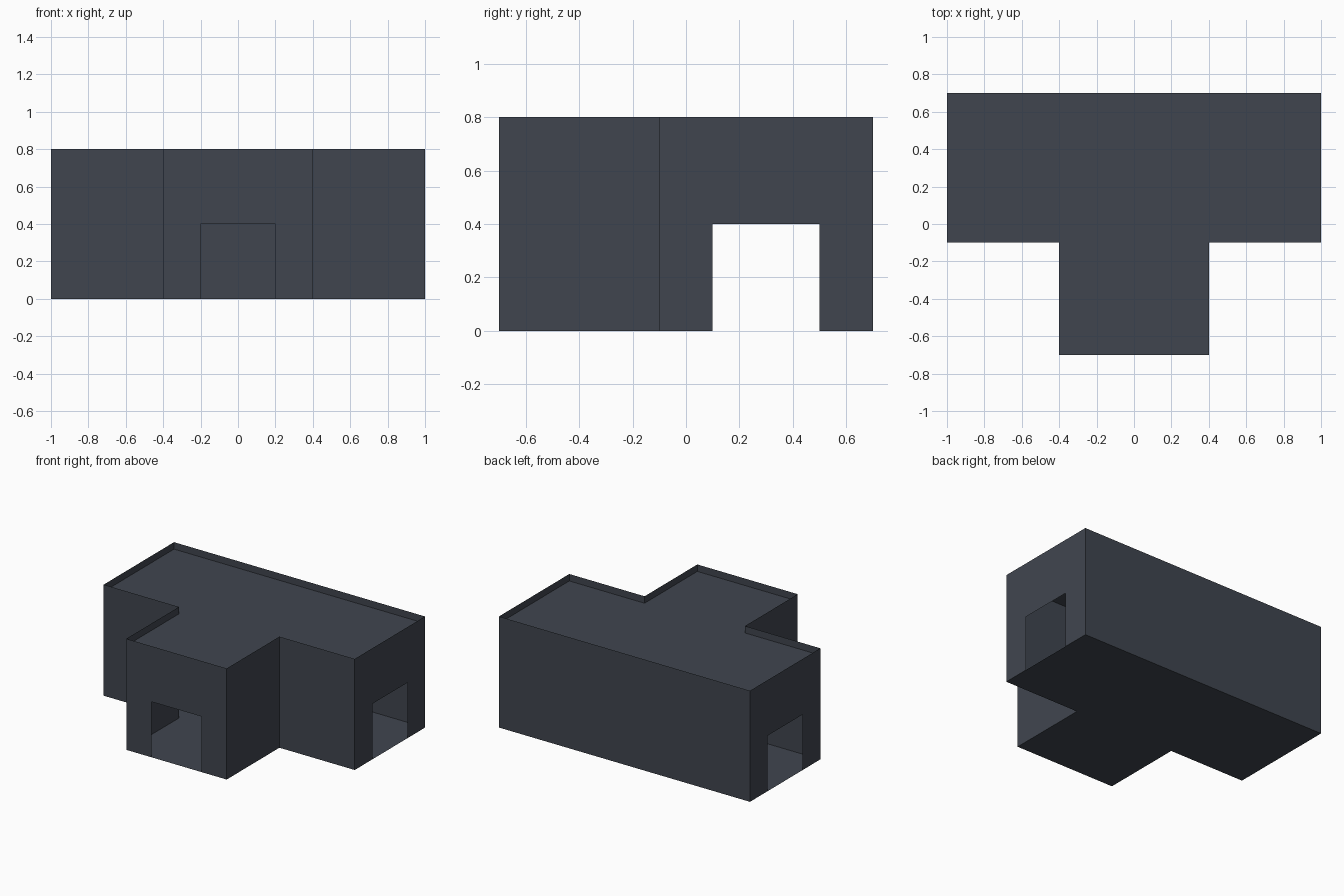
import bpy
from mathutils import Vector

if "Cube" in bpy.data.objects:
    bpy.data.objects.remove(bpy.data.objects["Cube"])

HEIGHT, ROOF_Z = 0.8, 0.75
DOOR_W, DOOR_H = 0.4, 0.4

slate = bpy.data.materials.new("dark slate")
slate.diffuse_color = (0.051, 0.060, 0.078, 1)
slate.use_nodes = True
slate.node_tree.nodes["Principled BSDF"].inputs["Base Color"].default_value = slate.diffuse_color

# T-shaped plan, counter-clockwise from the front left corner
plan = [(-0.4, -0.7), (0.4, -0.7), (0.4, -0.1), (1, -0.1),
        (1, 0.7), (-1, 0.7), (-1, -0.1), (-0.4, -0.1)]
door_walls = {0: "front", 3: "right", 5: "left"}


def make_object(name, verts, faces):
    mesh = bpy.data.meshes.new(name)
    mesh.from_pydata(verts, [], faces)
    mesh.materials.append(slate)
    mesh.update()
    obj = bpy.data.objects.new(name, mesh)
    bpy.context.collection.objects.link(obj)
    return obj


# Thin outer walls, with a doorway at the end of each arm of the T
verts, faces = [], []
for i, start in enumerate(plan):
    a = Vector((*start, 0))
    b = Vector((*plan[(i + 1) % len(plan)], 0))
    length = (b - a).length
    along = (b - a) / length
    profile = [(0, 0)]
    if i in door_walls:
        d0, d1 = (length - DOOR_W) / 2, (length + DOOR_W) / 2
        profile += [(d0, 0), (d0, DOOR_H), (d1, DOOR_H), (d1, 0)]
    profile += [(length, 0), (length, HEIGHT), (0, HEIGHT)]
    first = len(verts)
    verts += [a + along * s + Vector((0, 0, z)) for s, z in profile]
    faces.append(list(range(first, len(verts))))
make_object("walls", verts, faces)

# Floor, and flat roof sunk below the wall tops
ring = list(range(len(plan)))
make_object("floor", [(x, y, 0) for x, y in plan], [ring])
make_object("roof", [(x, y, ROOF_Z) for x, y in plan], [ring])
